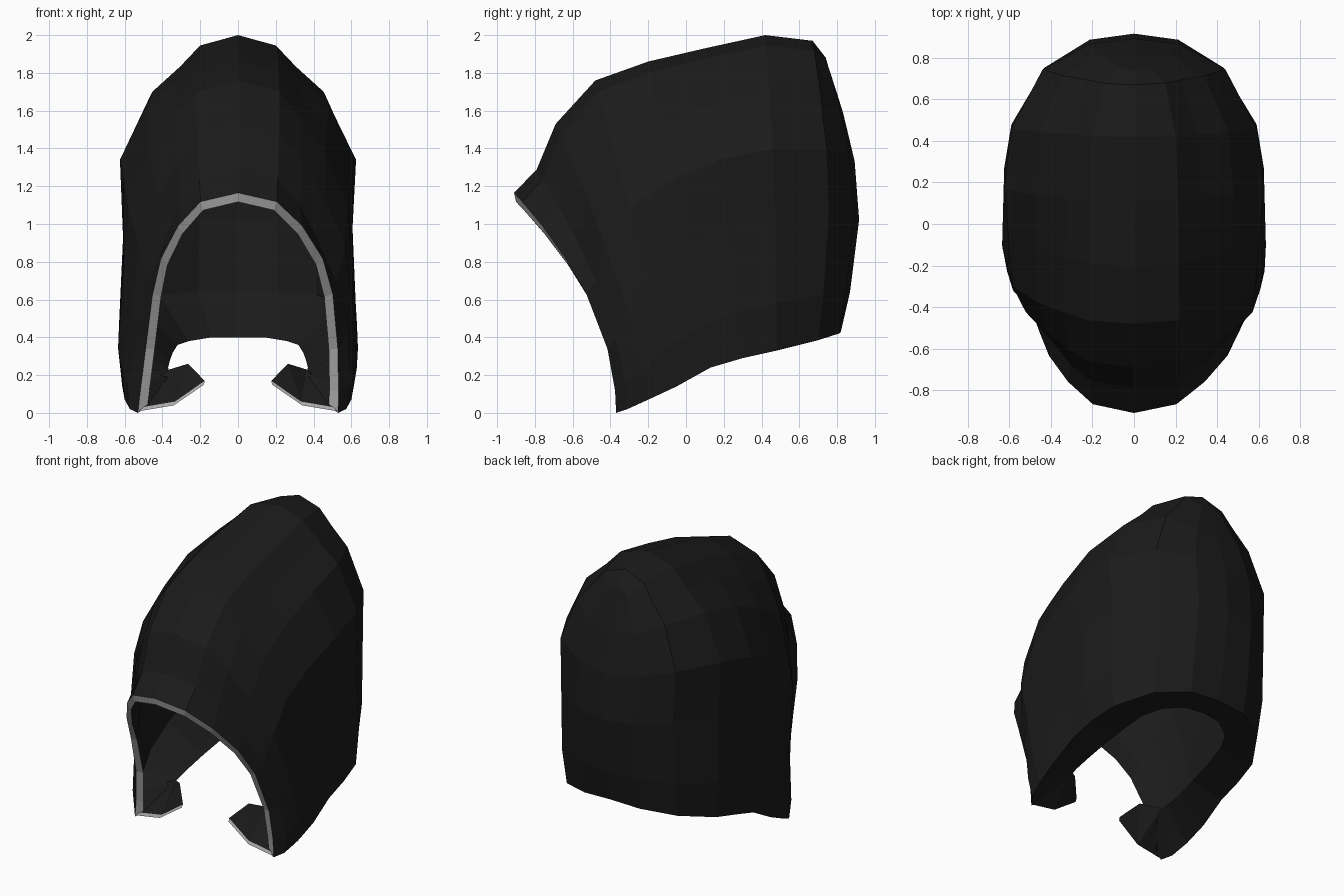
import bpy, bmesh, math
from mathutils import Vector

if "Cube" in bpy.data.objects:
    bpy.data.objects.remove(bpy.data.objects["Cube"])


def material(name, value):
    m = bpy.data.materials.new(name)
    m.diffuse_color = (value, value, value, 1)
    m.use_nodes = True
    m.node_tree.nodes["Principled BSDF"].inputs["Base Color"].default_value = m.diffuse_color
    return m


black = material("black_cloth", 0.0105)
grey = material("grey_trim", 0.40)


def finish(bm, name):
    bmesh.ops.recalc_face_normals(bm, faces=bm.faces)
    me = bpy.data.meshes.new(name)
    bm.to_mesh(me)
    bm.free()
    me.materials.append(black)
    me.materials.append(grey)
    ob = bpy.data.objects.new(name, me)
    bpy.context.collection.objects.link(ob)
    return ob


# Arch cross-sections from front to back:
# top y, top z, hem y, hem z, half width, backward bulge
STATIONS = [
    (-.91, 1.165, -.37, .00, .53, 0),
    (-.79, 1.29, -.31, .02, .59, 0),
    (-.69, 1.53, -.20, .07, .62, 0),
    (-.48, 1.76, -.05, .14, .635, 0),
    (-.20, 1.86, .13, .24, .63, 0),
    (.10, 1.93, .30, .29, .625, 0),
    (.42, 2.00, .48, .33, .59, .02),
    (.67, 1.97, .70, .385, .44, .07),
    (.74, 1.88, .81, .42, .22, .11),
    (.75, 1.84, .82, .43, 0, .13),
]
# Height and width fractions from crown to hem: rim, front sections, rear sections
RIM = [(1, 0), (.96, .38), (.85, .62), (.70, .81), (.54, .90), (.29, .96), (.10, .99), (0, 1)]
FRONT = [(1, 0), (.96, .35), (.85, .54), (.70, .69), (.53, .84), (.30, .94), (.10, 1), (0, .97)]
BODY = [(1, 0), (.967, .34), (.90, .52), (.82, .77), (.64, 1), (.42, .97), (.15, 1), (0, .96)]
# Inner edge of the folded hem, one point per station
LIP = [(.48, -.35, .03), (.36, -.20, .20), (.365, -.12, .22), (.37, -.01, .24),
       (.36, .14, .28), (.345, .30, .32), (.32, .46, .36), (.26, .58, .38),
       (.14, .66, .40), (0, .68, .40)]
N = 7

bm = bmesh.new()
grid, lip = [], {}
for s, (yt, zt, yb, zb, w, bulge) in enumerate(STATIONS):
    t = min(1, max(0, s - 1) / 4)
    power = max(1, 2 - s / 3)
    row = {}
    for k in range(-N, N + 1):
        if w == 0 and k > 0:
            row[k] = row[-k]          # back seam shared by both halves
            continue
        (f0, w0), (f1, w1) = (RIM if s == 0 else FRONT)[abs(k)], BODY[abs(k)]
        f, wf = f0 + (f1 - f0) * t, w0 + (w1 - w0) * t
        arc = math.sin(math.pi * f)
        x = math.copysign(w * wf, k) + (.025 * arc if s < 3 else 0)
        y = yb + (yt - yb) * f ** power + bulge * arc
        row[k] = bm.verts.new((x, y, zb + (zt - zb) * f))
        if abs(k) == N:
            lx, ly, lz = LIP[s]
            lip[row[k]] = Vector((math.copysign(lx, k), ly, lz))
    grid.append(row)
for a, b in zip(grid, grid[1:]):
    for k in range(-N, N):
        bm.faces.new((a[k], a[k + 1], b[k + 1], b[k]))
bmesh.ops.recalc_face_normals(bm, faces=bm.faces)
bm.normal_update()

# Inner lining, with the hem folded inward
front = set(grid[0].values())
centre = Vector((0, .15, .9))
outer_faces = list(bm.faces)
border = [e for e in bm.edges if e.is_boundary]
inner = {}
for v in list(bm.verts):
    n = v.normal.copy()
    if n.dot(v.co - centre) < 0:
        n.negate()
    if v in lip:
        p = lip[v]
    elif v in front:
        n = Vector((v.co.x, 0, (v.co.z - .45) if v.co.z > .6 else 0)).normalized()
        p = v.co - n * .048 + Vector((0, .01, 0))
    else:
        p = v.co - n * .035
    inner[v] = p
inner = {v: bm.verts.new(p) for v, p in inner.items()}
for f in outer_faces:
    bm.faces.new([inner[v] for v in reversed(f.verts)])

# Close the borders: grey face trim in front, black along the hem
for e in border:
    a, b = e.verts
    q = bm.faces.new((a, b, inner[b], inner[a]))
    q.material_index = 1 if a in front and b in front else 0
finish(bm, "hood_shell")

# Neck flaps folded inward under the front corners
FLAP = [(.52, -.37, .01), (.34, -.37, .04), (.18, -.36, .15), (.27, -.27, .24),
        (.37, -.19, .21), (.59, -.20, .07), (.56, -.31, .02)]
for side, name in ((-1, "neck_flap_left"), (1, "neck_flap_right")):
    bm = bmesh.new()
    low = [bm.verts.new((side * x, y, z)) for x, y, z in FLAP]
    high = [bm.verts.new((side * x * .98, y + .01, z + .02)) for x, y, z in FLAP]
    for r in (low, high):
        bm.faces.new((r[1], r[2], r[3]))
        bm.faces.new((r[1], r[3], r[4]))
        bm.faces.new((r[0], r[1], r[4]))
        bm.faces.new((r[0], r[4], r[5], r[6]))
    n = len(FLAP)
    for i in range(n):
        j = (i + 1) % n
        q = bm.faces.new((low[i], low[j], high[j], high[i]))
        q.material_index = 1 if i < 2 else 0
    finish(bm, name)
